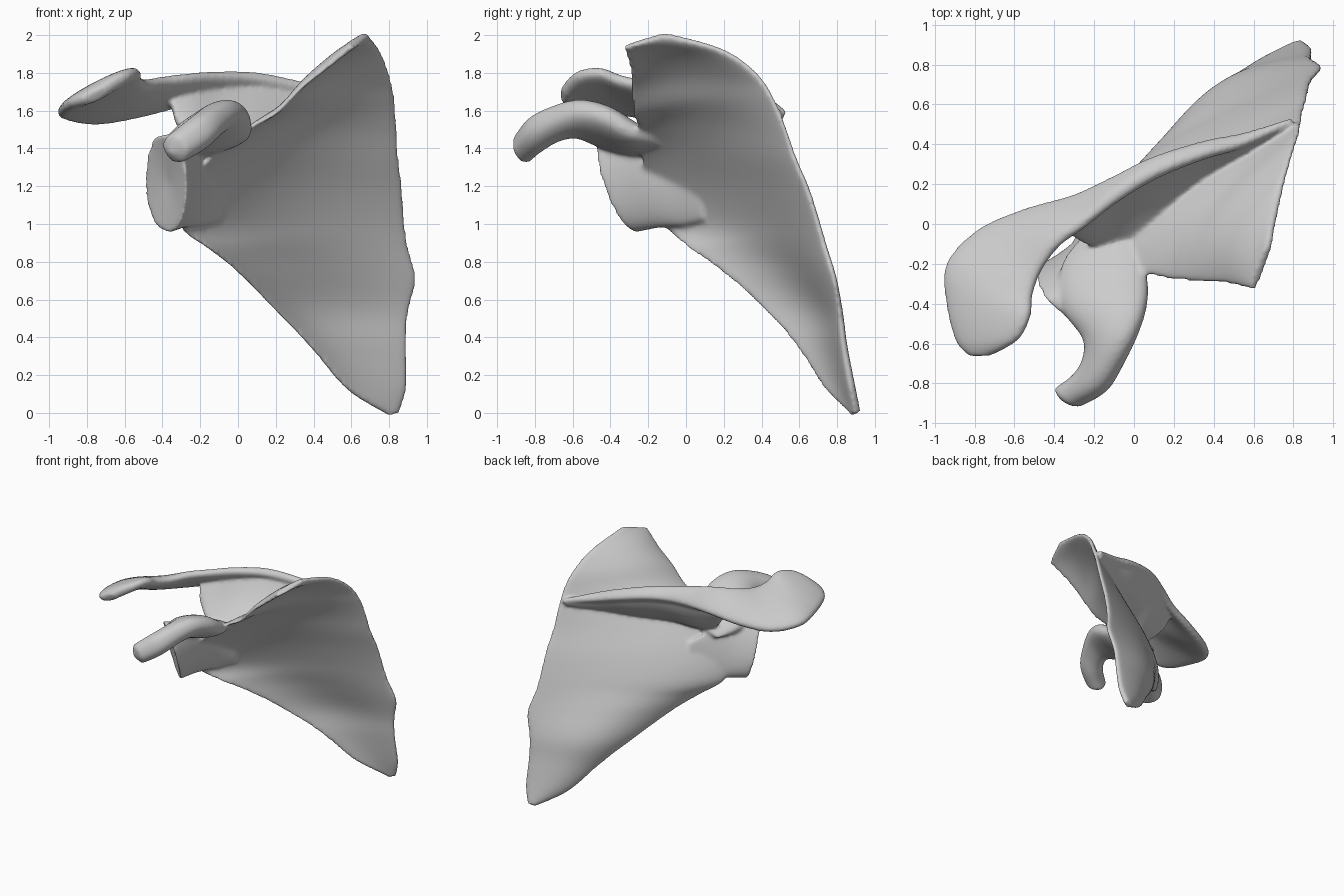
import bpy
import bmesh
import math
from mathutils import Vector

cube = bpy.data.objects.get("Cube")
if cube:
    bpy.data.objects.remove(cube, do_unlink=True)

bone = bpy.data.materials.new("pale_grey_bone")
bone.use_nodes = True
bone_colour = (0.6, 0.6, 0.6, 1)
bone.diffuse_color = bone_colour
bone.node_tree.nodes["Principled BSDF"].inputs["Base Color"].default_value = bone_colour


def smooth_stations(stations, steps):
    """Catmull-Rom interpolation between (edge, edge, half thickness, bow) stations."""
    rows = [list(first) + list(second) + [thick, bow] for first, second, thick, bow in stations]
    last = len(rows) - 1
    result = []
    for i in range(last):
        before, start, end, after = (rows[max(0, min(last, i + k))] for k in (-1, 0, 1, 2))
        for step in range(steps):
            t = step / steps
            result.append([
                b + 0.5 * t * (c - a + t * (2 * a - 5 * b + 4 * c - d + t * (3 * (b - c) + d - a)))
                for a, b, c, d in zip(before, start, end, after)])
    result.append(rows[last])
    return result


def loft(name, stations, steps=5, sides=32, squareness=0.6, end_bulge=0.0, skew=0.0):
    """Closed skin over flattened oval sections, each spanning two edge points.
    Skew moves the deepest point of the bow towards the first edge."""
    rows = smooth_stations(stations, steps)
    firsts = [Vector(row[0:3]) for row in rows]
    seconds = [Vector(row[3:6]) for row in rows]
    centres = [(a + b) / 2 for a, b in zip(firsts, seconds)]
    bm = bmesh.new()
    rings = []
    for i, row in enumerate(rows):
        ahead = centres[min(i + 1, len(rows) - 1)] - centres[max(i - 1, 0)]
        half = (seconds[i] - firsts[i]) / 2
        normal = ahead.cross(half).normalized()
        thick, bow = row[6:8]
        ring = []
        for k in range(sides):
            angle = math.tau * k / sides
            c, s = math.cos(angle), math.sin(angle)
            rise = math.copysign(abs(s) ** squareness, s) * thick
            rise += bow * s * s * (1 - skew * c)
            ring.append(bm.verts.new(centres[i] + half * c + normal * rise))
        rings.append(ring)
    for lower, upper in zip(rings, rings[1:]):
        for k in range(sides):
            n = (k + 1) % sides
            bm.faces.new((lower[k], lower[n], upper[n], upper[k]))
    # Fan caps; the far cap may be domed or dished
    for ring, bulge in ((rings[0], 0), (rings[-1], end_bulge)):
        middle = sum((v.co for v in ring), Vector()) / sides
        push = (centres[-1] - centres[-2]).normalized() * bulge
        tip = bm.verts.new(middle + push)
        for k in range(sides):
            bm.faces.new((ring[k], ring[(k + 1) % sides], tip))
    bmesh.ops.recalc_face_normals(bm, faces=bm.faces)
    mesh = bpy.data.meshes.new(name)
    bm.to_mesh(mesh)
    bm.free()
    mesh.materials.append(bone)
    obj = bpy.data.objects.new(name, mesh)
    bpy.context.collection.objects.link(obj)
    return obj


# Thin triangular blade: outer border to inner border, top to bottom
blade = loft("blade", [
    ((.60, -.33, 1.94), (.68, -.11, 2.01), .025, 0),
    ((.47, -.30, 1.83), (.75, .20, 1.92), .025, -.05),
    ((.33, -.29, 1.72), (.80, .38, 1.79), .025, -.08),
    ((.20, -.28, 1.59), (.83, .47, 1.65), .025, -.09),
    ((.03, -.25, 1.49), (.84, .53, 1.50), .025, -.09),
    ((-.17, -.23, 1.33), (.85, .58, 1.35), .028, -.09),
    ((-.29, -.18, 1.15), (.87, .65, 1.18), .03, -.10),
    ((-.30, -.10, .98), (.88, .70, 1.02), .03, -.11),
    ((-.16, .02, .87), (.90, .74, .88), .03, -.12),
    ((-.01, .19, .75), (.94, .79, .71), .03, -.12),
    ((.20, .43, .54), (.90, .82, .53), .03, -.10),
    ((.39, .60, .34), (.89, .84, .36), .03, -.06),
    ((.58, .75, .12), (.89, .88, .14), .03, -.03),
    ((.79, .89, -.01), (.85, .91, 0), .025, 0),
], sides=64, squareness=.4, skew=.4)

# Upright plate behind the blade, crest to root, ending in a free outer edge
spine_plate = loft("spine_plate", [
    ((.79, .51, 1.59), (.78, .50, 1.55), .02, 0),
    ((.55, .42, 1.65), (.55, .36, 1.53), .03, 0),
    ((.35, .38, 1.71), (.31, .19, 1.48), .035, -.02),
    ((.10, .29, 1.75), (.09, -.01, 1.43), .045, -.04),
    ((-.10, .19, 1.74), (-.08, -.10, 1.38), .05, -.04),
    ((-.25, .08, 1.70), (-.22, -.10, 1.42), .045, -.02),
    ((-.36, .02, 1.66), (-.33, -.03, 1.53), .035, 0),
], squareness=.5)

# Crest of the spine widening into the overhanging shelf
crest_and_shelf = loft("crest_and_shelf", [
    ((.80, .52, 1.57), (.79, .51, 1.61), .02, 0),
    ((.55, .45, 1.62), (.55, .39, 1.68), .03, 0),
    ((.35, .41, 1.67), (.35, .33, 1.74), .035, 0),
    ((.10, .33, 1.71), (.10, .23, 1.79), .04, 0),
    ((-.10, .23, 1.69), (-.10, .11, 1.80), .04, 0),
    ((-.30, .14, 1.63), (-.25, -.01, 1.79), .04, 0),
    ((-.55, .07, 1.57), (-.38, -.11, 1.77), .045, 0),
    ((-.78, -.03, 1.54), (-.47, -.24, 1.75), .05, 0),
    ((-.94, -.20, 1.57), (-.51, -.36, 1.77), .05, 0),
    ((-.94, -.40, 1.60), (-.52, -.46, 1.81), .05, 0),
    ((-.89, -.59, 1.63), (-.58, -.58, 1.79), .045, 0),
    ((-.82, -.66, 1.65), (-.70, -.65, 1.70), .035, 0),
])

# Hooked process reaching forward
front_hook = loft("front_hook", [
    ((-.26, -.06, 1.33), (-.02, -.04, 1.40), .02, 0),
    ((-.35, -.18, 1.37), (.03, -.17, 1.46), .055, 0),
    ((-.38, -.32, 1.41), (.07, -.29, 1.50), .08, 0),
    ((-.35, -.45, 1.45), (.06, -.42, 1.58), .09, 0),
    ((-.25, -.58, 1.49), (.01, -.56, 1.62), .085, 0),
    ((-.25, -.68, 1.47), (-.06, -.70, 1.59), .085, 0),
    ((-.30, -.76, 1.42), (-.15, -.84, 1.52), .09, 0),
    ((-.38, -.82, 1.36), (-.29, -.92, 1.43), .08, 0),
], squareness=.8, end_bulge=.04)

# Neck flaring from within the blade to the dished oval socket
socket = loft("socket", [
    ((-.08, .10, 1.02), (-.07, .06, 1.30), .015, 0),
    ((-.19, -.01, .99), (-.17, -.10, 1.38), .04, 0),
    ((-.30, -.14, .98), (-.26, -.28, 1.45), .085, 0),
    ((-.39, -.25, .96), (-.38, -.44, 1.47), .15, 0),
], squareness=.8, end_bulge=-.035)

# Fuse all parts into one continuous surface
parts = [blade, spine_plate, crest_and_shelf, front_hook, socket]
bpy.ops.object.select_all(action="DESELECT")
for part in parts:
    part.select_set(True)
bpy.context.view_layer.objects.active = blade
bpy.ops.object.join()
blade.name = "shoulder_blade"
fuse = blade.modifiers.new("fuse", "REMESH")
fuse.mode = "VOXEL"
fuse.voxel_size = 0.012
fuse.use_smooth_shade = True
soften = blade.modifiers.new("soften", "SMOOTH")
soften.factor = 0.5
soften.iterations = 14
